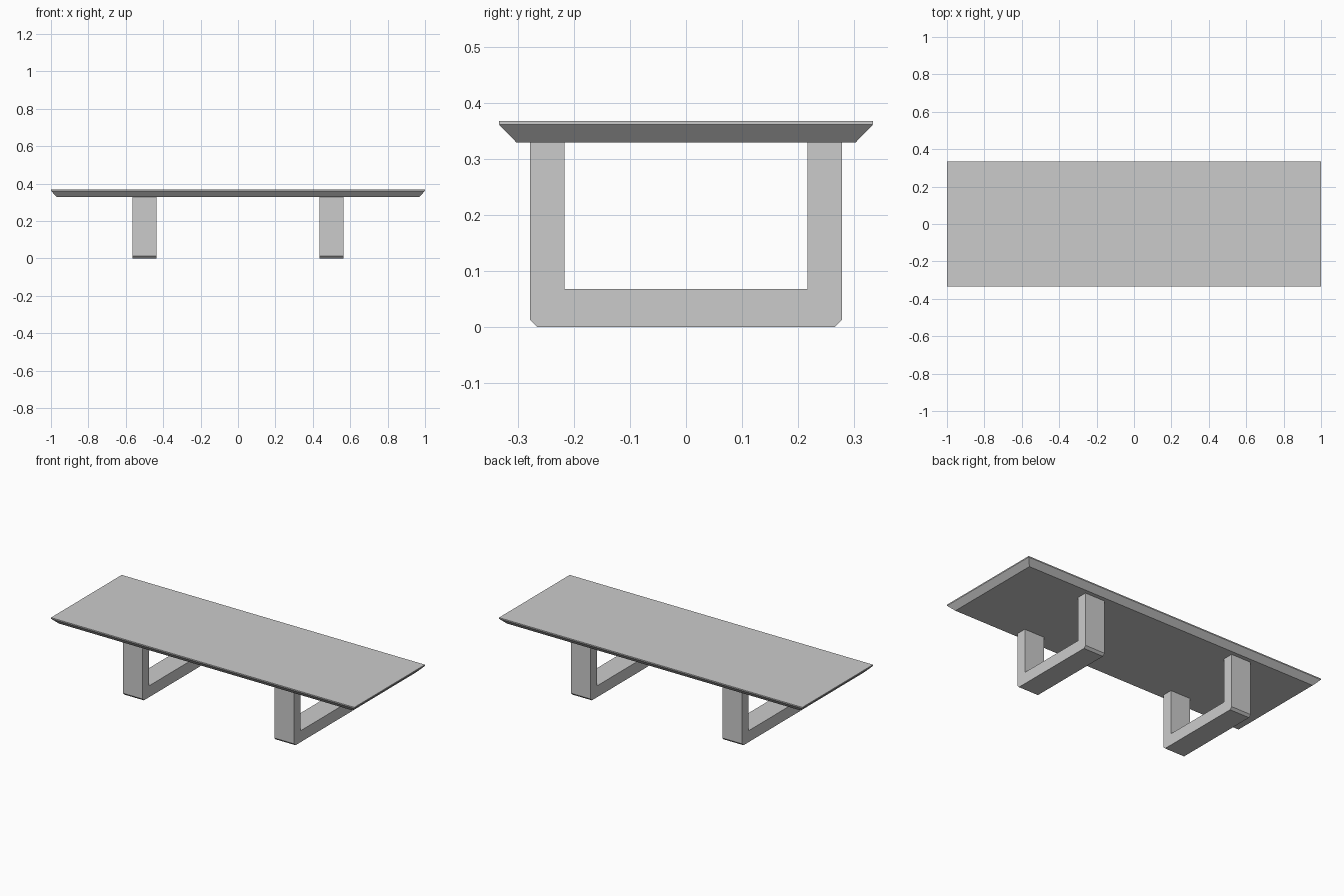
import bpy, bmesh

if "Cube" in bpy.data.objects:
    bpy.data.objects.remove(bpy.data.objects["Cube"])


def make_object(name, bm):
    bmesh.ops.recalc_face_normals(bm, faces=bm.faces)
    mesh = bpy.data.meshes.new(name)
    bm.to_mesh(mesh)
    bm.free()
    obj = bpy.data.objects.new(name, mesh)
    bpy.context.collection.objects.link(obj)
    return obj


# Tabletop: thin square rim with a 45 degree undercut, lofted from rectangles
def tabletop():
    bm = bmesh.new()
    rings = []
    for hx, hy, z in ((0.969, 0.302, 0.329), (1.0, 0.333, 0.361), (1.0, 0.333, 0.368)):
        rings.append([bm.verts.new((sx * hx, sy * hy, z))
                      for sx, sy in ((-1, -1), (1, -1), (1, 1), (-1, 1))])
    for low, high in zip(rings, rings[1:]):
        for i in range(4):
            j = (i + 1) % 4
            bm.faces.new((low[i], low[j], high[j], high[i]))
    bm.faces.new(rings[0][::-1])
    bm.faces.new(rings[-1])
    return make_object("tabletop", bm)


# Leg frame: U-shaped profile with chamfered lower corners, extruded along x
def leg_frame(name, x, width=0.13):
    half = [(0.265, 0.0), (0.278, 0.013), (0.278, 0.329), (0.217, 0.329), (0.217, 0.068)]
    profile = half + [(-y, z) for y, z in reversed(half)]
    bm = bmesh.new()
    face = bm.faces.new([bm.verts.new((x - width / 2, y, z)) for y, z in profile])
    ext = bmesh.ops.extrude_face_region(bm, geom=[face], use_keep_orig=True)
    verts = [g for g in ext["geom"] if isinstance(g, bmesh.types.BMVert)]
    bmesh.ops.translate(bm, verts=verts, vec=(width, 0, 0))
    return make_object(name, bm)


tabletop()
for side, x in (("left", -0.5), ("right", 0.5)):
    leg_frame(side + "_leg_frame", x)
